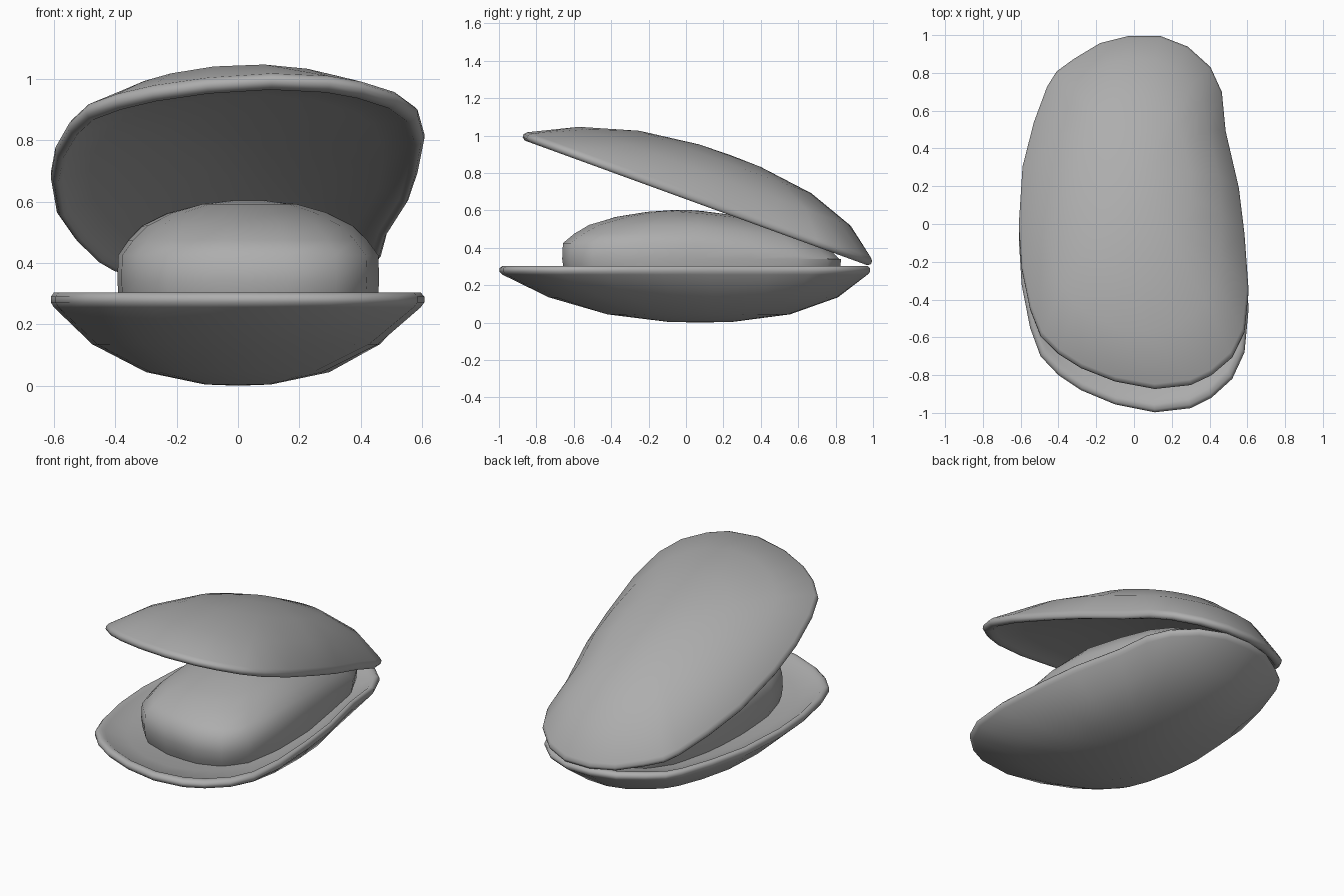
import bpy, bmesh, math
from mathutils import Matrix, Vector

if "Cube" in bpy.data.objects:
    bpy.data.objects.remove(bpy.data.objects["Cube"], do_unlink=True)

# One plain grey for everything
grey = bpy.data.materials.new("plain grey")
grey.use_nodes = True
grey.diffuse_color = (0.42, 0.42, 0.42, 1)
grey.node_tree.nodes["Principled BSDF"].inputs["Base Color"].default_value = (0.42, 0.42, 0.42, 1)

# Plan outline of one shell half, counter-clockwise from the hinge end
SHELL_OUTLINE = [
    (0.14, 0.985), (-0.03, 0.985), (-0.18, 0.945), (-0.32, 0.855), (-0.41, 0.785),
    (-0.46, 0.70), (-0.53, 0.50), (-0.59, 0.25), (-0.61, -0.08), (-0.595, -0.32),
    (-0.55, -0.55), (-0.495, -0.70), (-0.40, -0.80), (-0.28, -0.88), (-0.10, -0.955),
    (0.11, -0.997), (0.30, -0.975), (0.41, -0.92), (0.52, -0.82), (0.585, -0.68),
    (0.607, -0.45), (0.585, -0.13), (0.555, 0.13), (0.485, 0.45), (0.465, 0.67),
    (0.405, 0.81), (0.285, 0.925)]

# Plan outline of the body, blunt in front and narrower at the hinge
BODY_OUTLINE = [
    (0.14, 0.83), (-0.08, 0.82), (-0.24, 0.74), (-0.33, 0.58), (-0.38, 0.30), (-0.393, 0.0),
    (-0.38, -0.30), (-0.33, -0.48), (-0.23, -0.59), (-0.05, -0.645), (0.16, -0.662),
    (0.32, -0.62), (0.42, -0.50), (0.46, -0.25), (0.455, 0.05), (0.41, 0.35),
    (0.37, 0.60), (0.29, 0.76)]


def loft(name, outline, rings, start, end, centre, radii, shape):
    """Stack scaled outlines (scale, height, y shift) that round off to an ellipse inward."""
    bm = bmesh.new()
    cx, cy = centre
    loops = []
    for s, z, dy in rings:
        loop = []
        for x, y in outline:
            x, y = x - cx, y - cy
            k = s * (1 + min(1, 2 * (1 - s)) * (1 / math.hypot(x / radii[0], y / radii[1]) - 1))
            loop.append(bm.verts.new(shape(Vector((cx + x * k, cy + y * k + dy, z)))))
        loops.append(loop)
    n = len(outline)
    for a, b in zip(loops, loops[1:]):
        for i in range(n):
            j = (i + 1) % n
            bm.faces.new((a[i], a[j], b[j], b[i]))
    for loop, (z, dy) in ((loops[0], start), (loops[-1], end)):
        tip = bm.verts.new(shape(Vector((cx, cy + dy, z))))
        for i in range(n):
            bm.faces.new((loop[i], loop[(i + 1) % n], tip))
    bmesh.ops.recalc_face_normals(bm, faces=bm.faces)
    mesh = bpy.data.meshes.new(name)
    bm.to_mesh(mesh)
    bm.free()
    obj = bpy.data.objects.new(name, mesh)
    bpy.context.collection.objects.link(obj)
    mesh.materials.append(grey)
    bpy.ops.object.select_all(action="DESELECT")
    obj.select_set(True)
    bpy.context.view_layer.objects.active = obj
    bpy.ops.object.shade_smooth_by_angle(angle=math.radians(60))


# Shell section: domed outside, rounded rim, shallow inside
SHELL = [(0.18, 0.004, 0.075), (0.50, 0.044, 0.065), (0.785, 0.135, 0.04),
         (0.985, 0.256, 0), (1.0, 0.272, 0), (1.0, 0.29, 0), (0.985, 0.303, 0),
         (0.96, 0.303, 0), (0.94, 0.29, 0), (0.80, 0.262, 0), (0.52, 0.22, 0),
         (0.18, 0.195, 0)]

# The upper half is a flipped copy swung open about the hinge
HINGE = Vector((0, 0.985, 0.302))
SWING = Matrix.Rotation(math.radians(-20), 3, "X")


def keep_flat(v):
    return v


def open_lid(v):
    return HINGE + SWING @ (Vector((v.x, v.y, 2 * HINGE.z - v.z)) - HINGE)


for name, shape in (("lower_shell", keep_flat), ("upper_shell", open_lid)):
    loft(name, SHELL_OUTLINE, SHELL, (0.0, 0.075), (0.19, 0), (0, 0), (0.60, 0.985), shape)


# Soft body: upright sides, rounded top that gets lower toward the hinge
def slope_back(v):
    if v.z > 0.35:
        v.z -= 0.11 * max(0.0, v.y)
    return v


BODY = [(0.95, 0.21, 0), (0.99, 0.28, 0), (1.0, 0.34, 0), (0.995, 0.425, 0), (0.92, 0.475, 0),
        (0.82, 0.522, 0), (0.63, 0.565, 0), (0.40, 0.592, 0), (0.18, 0.603, 0)]
loft("soft_body", BODY_OUTLINE, BODY, (0.21, 0), (0.606, 0), (0.035, 0.085), (0.425, 0.745),
     slope_back)
